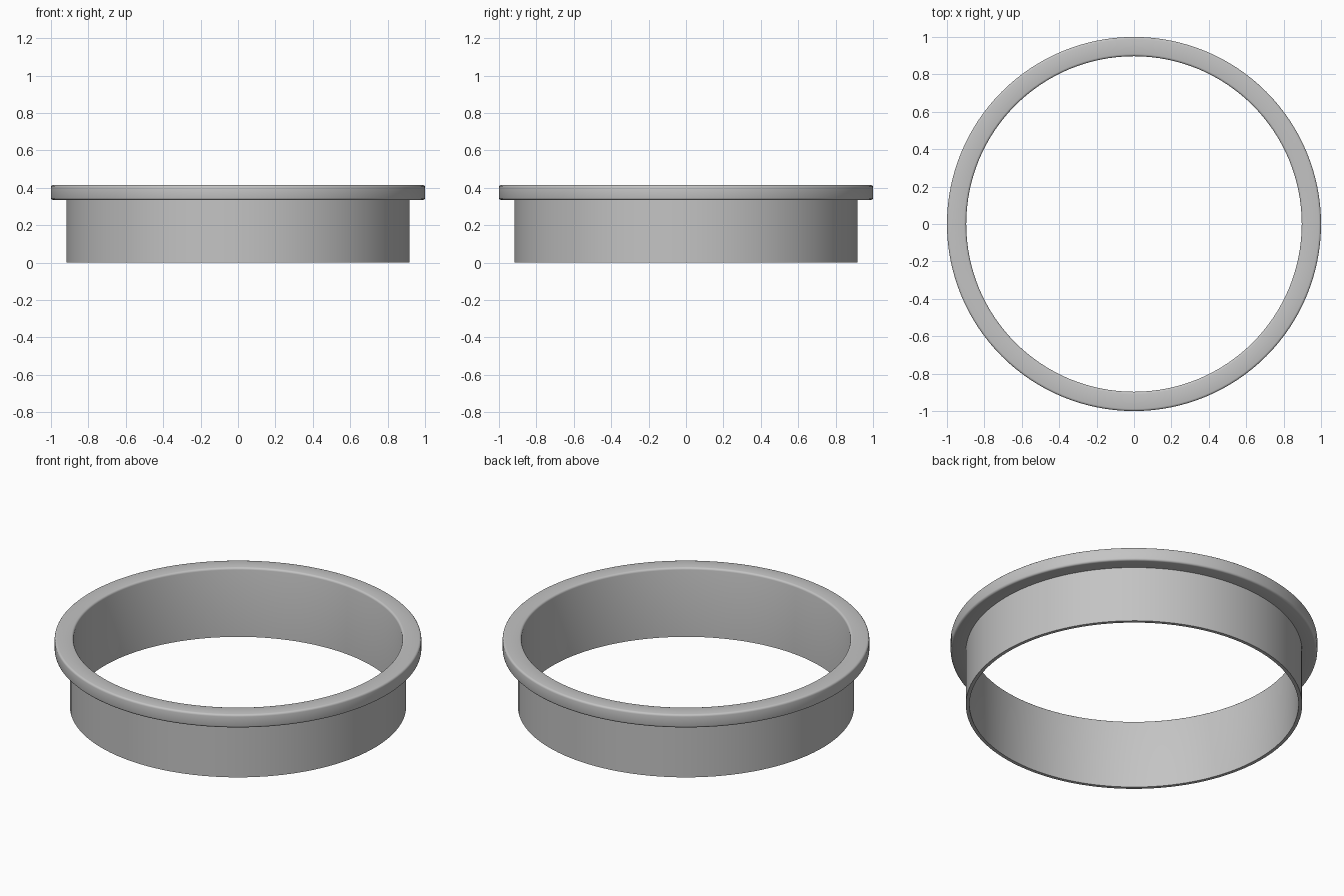
import bpy
import bmesh
import math
from mathutils import Matrix, Vector

cube = bpy.data.objects.get("Cube")
if cube:
    bpy.data.objects.remove(cube, do_unlink=True)

SEGMENTS = 128
INNER, WALL, RIM = 0.897, 0.917, 1.0
RIM_BOTTOM, TOP = 0.335, 0.415
ROUND = 0.012

grey = bpy.data.materials.new("plain grey")
grey.use_nodes = True
grey.diffuse_color = (0.55, 0.55, 0.55, 1)
grey.node_tree.nodes["Principled BSDF"].inputs["Base Color"].default_value = (0.55, 0.55, 0.55, 1)


def corner(r, z, start):
    """Quarter-round corner points around a centre, running clockwise."""
    angles = [math.radians(start - 30 * i) for i in range(4)]
    return [(r + ROUND * math.cos(a), z + ROUND * math.sin(a)) for a in angles]


def lathe(name, profile):
    """Spin a closed (radius, height) profile around the z axis."""
    bm = bmesh.new()
    rings = []
    for i in range(SEGMENTS):
        turn = Matrix.Rotation(math.tau * i / SEGMENTS, 3, "Z")
        rings.append([bm.verts.new(turn @ Vector((r, 0, z))) for r, z in profile])
    for i, ring in enumerate(rings):
        after = rings[(i + 1) % SEGMENTS]
        for j in range(len(profile)):
            k = (j + 1) % len(profile)
            bm.faces.new((ring[j], ring[k], after[k], after[j]))
    bmesh.ops.recalc_face_normals(bm, faces=bm.faces)
    mesh = bpy.data.meshes.new(name)
    bm.to_mesh(mesh)
    bm.free()
    mesh.materials.append(grey)
    obj = bpy.data.objects.new(name, mesh)
    bpy.context.collection.objects.link(obj)
    bpy.ops.object.select_all(action="DESELECT")
    obj.select_set(True)
    bpy.context.view_layer.objects.active = obj
    bpy.ops.object.shade_smooth_by_angle(angle=math.radians(40))
    return obj


# Thin sleeve and rounded flange as one continuous section
section = [(INNER, 0)]
section += corner(INNER + ROUND, TOP - ROUND, 180)
section += corner(RIM - ROUND, TOP - ROUND, 90)
section += corner(RIM - ROUND, RIM_BOTTOM + ROUND, 0)
section += [(WALL, RIM_BOTTOM), (WALL, 0)]
lathe("flanged_ring", section)
